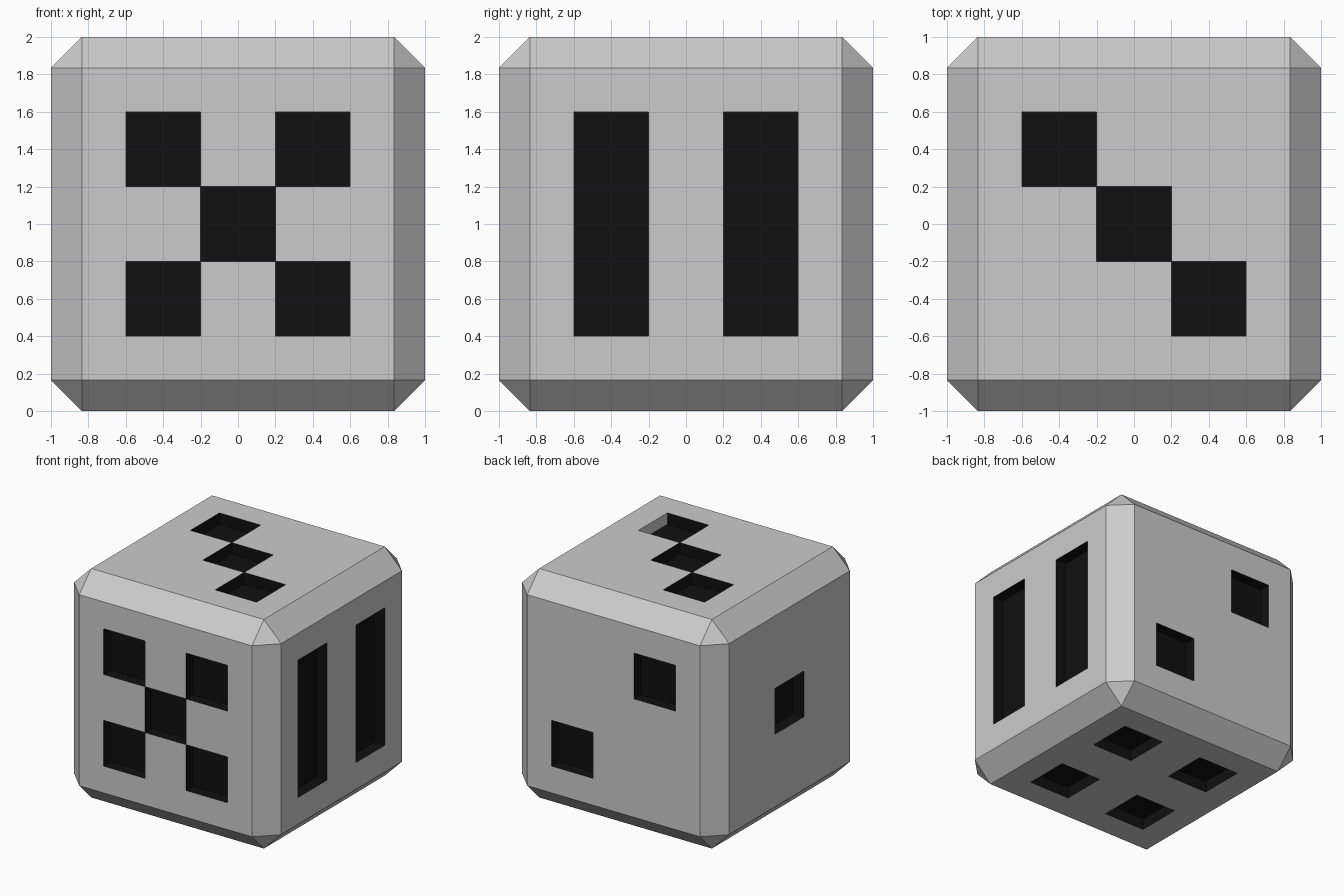
import bpy, bmesh
from mathutils import Vector

if "Cube" in bpy.data.objects:
    bpy.data.objects.remove(bpy.data.objects["Cube"])

HALF, CHAMFER, DEPTH = 1.0, 0.166, 0.1
P = 0.4  # pip size and pip spacing

# rounded-off cube body
bm = bmesh.new()
bmesh.ops.create_cube(bm, size=2 * HALF)
bmesh.ops.bevel(bm, geom=bm.edges[:], offset=CHAMFER, offset_type='OFFSET',
                segments=1, profile=0.5, affect='EDGES')

# cut a pip grid across all sides
for axis in range(3):
    normal = Vector([float(i == axis) for i in range(3)])
    for d in (-0.6, -0.2, 0.2, 0.6):
        bmesh.ops.bisect_plane(bm, geom=bm.verts[:] + bm.edges[:] + bm.faces[:],
                               plane_co=normal * d, plane_no=normal, dist=1e-5)

# pips on each side: groups of grid cells, (u, v) in grid steps
CORNERS = [[(-1, -1)], [(1, -1)], [(-1, 1)], [(1, 1)]]
SIDES = [
    (lambda u, v: (u, -1, v), CORNERS + [[(0, 0)]]),                           # front
    (lambda u, v: (u, 1, v), [[(-1, 1)], [(1, -1)]]),                          # back
    (lambda u, v: (1, u, v), [[(s, k) for k in (-1, 0, 1)] for s in (-1, 1)]), # right
    (lambda u, v: (-1, u, v), [[(0, 0)]]),                                     # left
    (lambda u, v: (u, v, 1), [[(-1, 1)], [(0, 0)], [(1, -1)]]),                # top
    (lambda u, v: (u, v, -1), CORNERS),                                        # bottom
]


def cell(place, u, v):
    target = Vector(place(u * P, v * P))
    return min(bm.faces, key=lambda f: (f.calc_center_median() - target).length)


# sink every pip, black inside
for place, groups in SIDES:
    for group in groups:
        faces = [cell(place, u, v) for u, v in group]
        if len(faces) > 1:
            faces = bmesh.ops.dissolve_faces(bm, faces=faces)["region"]
        for floor in bmesh.ops.extrude_discrete_faces(bm, faces=faces)["faces"]:
            floor.normal_update()
            bmesh.ops.translate(bm, verts=floor.verts[:], vec=floor.normal * -DEPTH)
            floor.material_index = 1
            for e in floor.edges:
                for wall in e.link_faces:
                    wall.material_index = 1

# one pip wall on the top is left unpainted
bm.normal_update()
bare = min(bm.faces, key=lambda f: (f.calc_center_median() - Vector((0.6, -0.4, 1 - DEPTH / 2))).length)
bare.material_index = 0

bmesh.ops.translate(bm, verts=bm.verts[:], vec=(0, 0, HALF))
mesh = bpy.data.meshes.new("die")
bm.to_mesh(mesh)
bm.free()

grey = bpy.data.materials.new("body_grey")
grey.diffuse_color = (0.8, 0.8, 0.8, 1)
grey.use_nodes = True
grey.node_tree.nodes["Principled BSDF"].inputs["Base Color"].default_value = grey.diffuse_color
black = bpy.data.materials.new("pip_black")
black.diffuse_color = (0.005, 0.005, 0.005, 1)
black.use_nodes = True
black.node_tree.nodes["Principled BSDF"].inputs["Base Color"].default_value = black.diffuse_color
mesh.materials.append(grey)
mesh.materials.append(black)
die = bpy.data.objects.new("die", mesh)
bpy.context.collection.objects.link(die)
